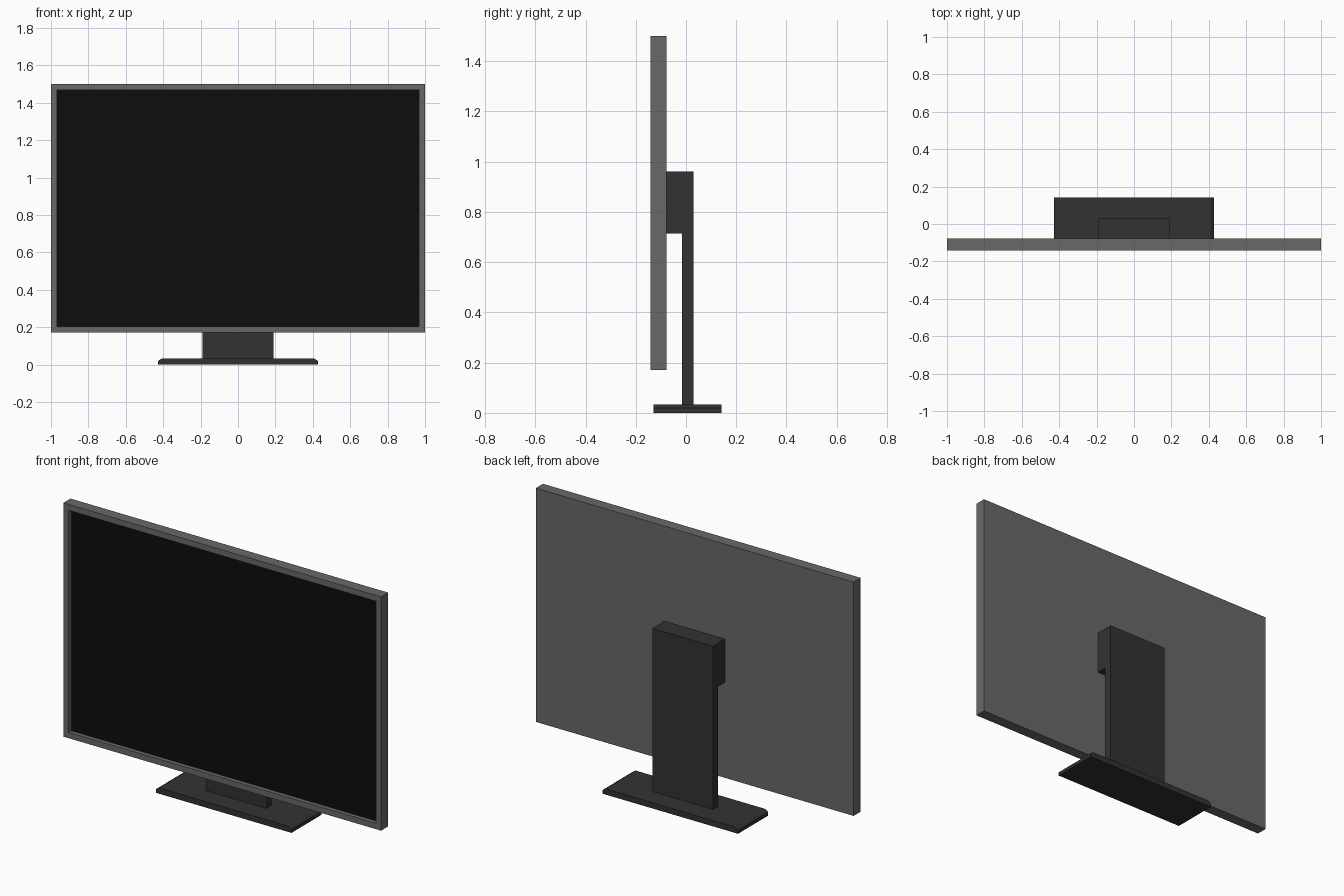
import bpy, bmesh

if "Cube" in bpy.data.objects:
    bpy.data.objects.remove(bpy.data.objects["Cube"])


def material(name, rgb):
    m = bpy.data.materials.new(name)
    m.diffuse_color = (*rgb, 1)
    m.use_nodes = True
    m.node_tree.nodes["Principled BSDF"].inputs["Base Color"].default_value = m.diffuse_color
    return m


def add_object(name, bm, *mats):
    bmesh.ops.recalc_face_normals(bm, faces=bm.faces)
    mesh = bpy.data.meshes.new(name)
    bm.to_mesh(mesh)
    bm.free()
    for m in mats:
        mesh.materials.append(m)
    ob = bpy.data.objects.new(name, mesh)
    bpy.context.collection.objects.link(ob)
    return ob


def extrude_profile(name, points, vector, mat):
    bm = bmesh.new()
    face = bm.faces.new([bm.verts.new(p) for p in points])
    ext = bmesh.ops.extrude_face_region(bm, geom=[face])
    verts = [g for g in ext["geom"] if isinstance(g, bmesh.types.BMVert)]
    bmesh.ops.translate(bm, verts=verts, vec=vector)
    # keep the starting cap so the solid is closed
    if not face.is_valid or len(bm.faces) < len(points) + 2:
        bmesh.ops.holes_fill(bm, edges=bm.edges)
    return add_object(name, bm, mat)


casing = material("casing_grey", (0.14, 0.14, 0.14))
stand = material("stand_dark", (0.034, 0.031, 0.032))
glass = material("screen_black", (0.004, 0.004, 0.004))

# Display panel: box whose front face is inset and pushed back for the screen
bm = bmesh.new()
bmesh.ops.create_cube(bm, size=1)
bmesh.ops.scale(bm, vec=(2.0, 0.064, 1.33), verts=bm.verts)
bmesh.ops.translate(bm, vec=(0, -0.11, 0.836), verts=bm.verts)
bm.normal_update()
front = min(bm.faces, key=lambda f: f.calc_center_median().y)
bmesh.ops.inset_region(bm, faces=[front], thickness=0.047)
inner = bmesh.ops.extrude_discrete_faces(bm, faces=[front])["faces"][0]
bmesh.ops.translate(bm, vec=(0, 0.024, 0), verts=inner.verts)
inner.material_index = 1
add_object("display_panel", bm, casing, glass)

# Stand column with the mounting head, one side profile run across x
W = 0.191
side = [(-0.016, 0.033), (0.03, 0.033), (0.03, 0.961),
        (-0.078, 0.961), (-0.078, 0.714), (-0.016, 0.714)]
extrude_profile("stand_column", [(-W, y, z) for y, z in side], (2 * W, 0, 0), stand)

# Foot plate with chamfered upper ends
half = [(0.427, 0), (0.427, 0.02), (0.408, 0.033)]
outline = half + [(-x, z) for x, z in reversed(half)]
extrude_profile("foot_plate", [(x, -0.129, z) for x, z in outline], (0, 0.271, 0), stand)
